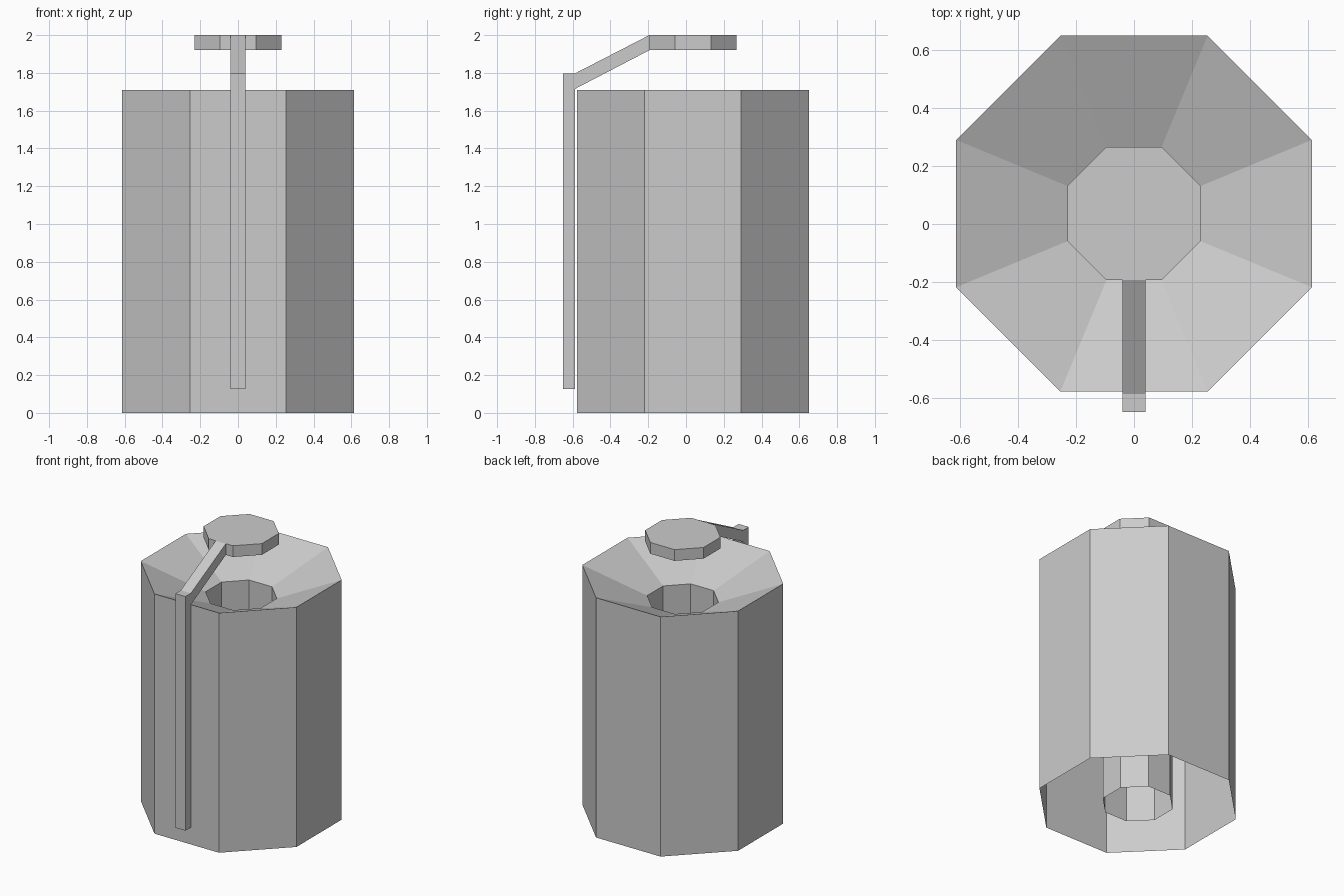
import bpy, bmesh, math

if "Cube" in bpy.data.objects:
    bpy.data.objects.remove(bpy.data.objects["Cube"])

CY = 0.036          # axis of the octagonal parts
SIDES = 8


def new_object(name, bm):
    mesh = bpy.data.meshes.new(name)
    bm.to_mesh(mesh)
    bm.free()
    obj = bpy.data.objects.new(name, mesh)
    bpy.context.collection.objects.link(obj)
    return obj


def octagon_loft(name, profile, capped=False):
    """Sweep a (radius, z) profile round the axis with eight flat sides."""
    bm = bmesh.new()
    rings = []
    for r, z in profile:
        ring = []
        for i in range(SIDES):
            a = math.radians(22.5 + 45 * i)
            ring.append(bm.verts.new((r * math.cos(a), CY + r * math.sin(a), z)))
        rings.append(ring)
    for low, high in zip(rings, rings[1:]):
        for i in range(SIDES):
            j = (i + 1) % SIDES
            bm.faces.new((low[i], low[j], high[j], high[i]))
    if capped:
        bm.faces.new(rings[0][::-1])
        bm.faces.new(rings[-1])
    return new_object(name, bm)


# Body: outer wall, sunken funnel top and inner tube, open underneath
octagon_loft("canister_body", [(0.665, 0), (0.665, 1.71), (0.236, 1.535), (0.236, 0)])

# Lid floating above the opening
octagon_loft("lid", [(0.249, 1.92), (0.249, 2.0)], capped=True)

# Bent bracket: upright post and sloping arm, a side profile extruded in x
side = [(-0.65, 0.127), (-0.588, 0.127), (-0.588, 1.715), (-0.194, 1.92),
        (-0.194, 2.0), (-0.588, 1.797), (-0.65, 1.797)]
bm = bmesh.new()
face = bm.faces.new([bm.verts.new((-0.04, y, z)) for y, z in side])
ext = bmesh.ops.extrude_face_region(bm, geom=[face])
verts = [v for v in ext["geom"] if isinstance(v, bmesh.types.BMVert)]
bmesh.ops.translate(bm, verts=verts, vec=(0.08, 0, 0))
bmesh.ops.recalc_face_normals(bm, faces=bm.faces)
new_object("lid_bracket", bm)
